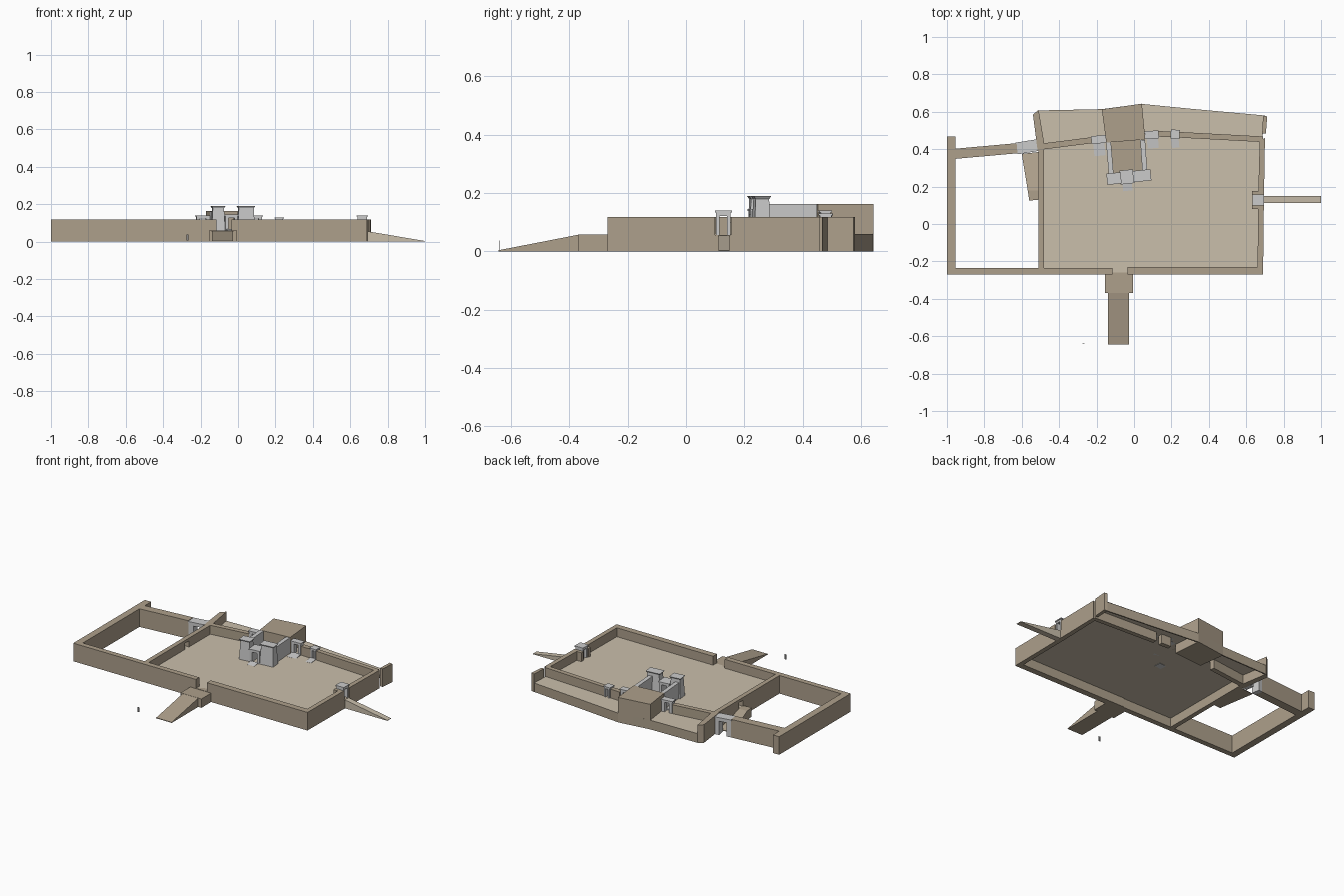
import bpy, bmesh, math
from mathutils import Vector

if "Cube" in bpy.data.objects:
    bpy.data.objects.remove(bpy.data.objects["Cube"])

FLOOR, TOP = 0.06, 0.118


def material(name, rgb):
    m = bpy.data.materials.new(name)
    m.diffuse_color = (*rgb, 1)
    m.use_nodes = True
    m.node_tree.nodes["Principled BSDF"].inputs["Base Color"].default_value = m.diffuse_color
    return m


BRICK = material("mud_brick", (0.42, 0.35, 0.26))
SAND = material("court_paving", (0.59, 0.52, 0.41))
STONE = material("pale_stone", (0.63, 0.64, 0.61))
DARK = material("dark_figure", (0.25, 0.25, 0.25))


def finish(name, bm, mat):
    bmesh.ops.recalc_face_normals(bm, faces=bm.faces)
    me = bpy.data.meshes.new(name)
    bm.to_mesh(me)
    bm.free()
    me.materials.append(mat)
    ob = bpy.data.objects.new(name, me)
    bpy.context.collection.objects.link(ob)
    return ob


def loft(name, low, high, mat):
    """Closed solid between two matching point loops."""
    bm = bmesh.new()
    a = [bm.verts.new(p) for p in low]
    b = [bm.verts.new(p) for p in high]
    bm.faces.new(a[::-1])
    bm.faces.new(b)
    n = len(a)
    for i in range(n):
        j = (i + 1) % n
        bm.faces.new((a[i], a[j], b[j], b[i]))
    return finish(name, bm, mat)


def prism(name, pts, z0, z1, mat=BRICK):
    return loft(name, [(x, y, z0) for x, y in pts], [(x, y, z1) for x, y in pts], mat)


def rect(x0, x1, y0, y1):
    return [(x0, y0), (x1, y0), (x1, y1), (x0, y1)]


def wall(name, p, q, t, z0=0.0, z1=TOP, mat=BRICK):
    """Straight wall along a centre line."""
    p, q = Vector(p), Vector(q)
    d = (q - p).normalized()
    n = Vector((-d.y, d.x)) * t / 2
    return prism(name, [p - n, q - n, q + n, p + n], z0, z1, mat)


def ramp(name, pts, heights, mat=BRICK, base=0.0):
    return loft(name, [(x, y, base) for x, y in pts],
                [(x, y, z) for (x, y), z in zip(pts, heights)], mat)


def turned(c, w, d, ang, off=0.0):
    """Rotated rectangle, shifted by off along its own width."""
    co, si = math.cos(ang), math.sin(ang)
    return [(c[0] + (u * w / 2 + off) * co - v * d / 2 * si,
             c[1] + (u * w / 2 + off) * si + v * d / 2 * co)
            for u, v in ((-1, -1), (1, -1), (1, 1), (-1, 1))]


def gate(name, c, w, d, deg, jamb, z0, z1):
    """Two jambs, a lintel and a projecting cornice."""
    a = math.radians(deg)
    h = z1 - z0
    for side, s in (("left", -1), ("right", 1)):
        prism(f"{name}_{side}_jamb", turned(c, jamb, d, a, s * (w - jamb) / 2),
              z0, z1 - h * 0.22, STONE)
    prism(f"{name}_lintel", turned(c, w, d, a), z1 - h * 0.22, z1 - 0.007, STONE)
    prism(f"{name}_cornice", turned(c, w + 0.008, d + 0.008, a), z1 - 0.007, z1, STONE)


# Raised court paving, open underneath, and terrace retaining walls
bm = bmesh.new()
edge = [(-0.50, -0.26), (0.68, -0.26), (0.685, 0.45), (0.70, 0.58),
        (0.04, 0.64), (-0.17, 0.61), (-0.51, 0.605), (-0.50, 0.41)]
bm.faces.new([bm.verts.new((x, y, FLOOR)) for x, y in edge])
finish("court_floor", bm, SAND)
back = [(-0.51, 0.603), (-0.17, 0.61), (0.04, 0.638), (0.70, 0.573)]
for i in range(3):
    wall(f"terrace_face_{i + 1}", back[i], back[i + 1], 0.008, 0, FLOOR)

# Main enclosure walls
prism("front_wall_left", rect(-1.0, -0.115, -0.27, -0.235), 0, TOP)
prism("front_wall_right", rect(-0.035, 0.69, -0.27, -0.23), 0, TOP)
prism("front_gap_sill", rect(-0.115, -0.035, -0.27, -0.23), 0, FLOOR)
prism("right_wall_front", [(0.66, -0.27), (0.69, -0.27), (0.694, 0.10), (0.664, 0.10)], 0, TOP)
prism("right_wall_back", [(0.664, 0.155), (0.695, 0.155), (0.70, 0.46), (0.672, 0.445)], 0, TOP)
prism("right_gap_sill", rect(0.664, 0.694, 0.10, 0.155), 0, 0.056)
for y in (0.08, 0.155):
    prism("right_gate_pier", rect(0.632, 0.668, y, y + 0.022), FLOOR, TOP)
prism("terrace_end_wall", [(0.685, 0.485), (0.705, 0.485), (0.712, 0.575), (0.69, 0.58)], 0, TOP)

# Dividing wall with a doorway into the side court
prism("dividing_wall_front", rect(-0.51, -0.48, -0.25, 0.14), 0, TOP)
prism("dividing_wall_back", rect(-0.51, -0.48, 0.18, 0.41), 0, TOP)
prism("dividing_door_sill", rect(-0.51, -0.48, 0.14, 0.18), 0, FLOOR)
prism("dividing_door_lintel", rect(-0.51, -0.48, 0.14, 0.18), 0.10, TOP)
prism("terrace_left_wall", [(-0.515, 0.39), (-0.48, 0.43), (-0.51, 0.61), (-0.54, 0.585)], 0, TOP)

# Back wall of the court, broken by gates
wall("back_wall_left", (-0.50, 0.413), (-0.225, 0.448), 0.032)
wall("back_wall_middle", (0.13, 0.482), (0.20, 0.479), 0.03)
wall("back_wall_right", (0.24, 0.477), (0.69, 0.453), 0.03)

# Side court walls
prism("side_court_left_wall", rect(-1.0, -0.955, -0.25, 0.468), 0, TOP)
wall("side_court_back_wall", (-0.96, 0.375), (-0.625, 0.405), 0.054)

# Gates
gate("side_court_gate", (-0.57, 0.413), 0.11, 0.055, 9, 0.03, 0, 0.115)
gate("back_left_gate", (-0.188, 0.452), 0.072, 0.034, 6, 0.02, FLOOR, 0.14)
gate("back_right_gate", (0.095, 0.477), 0.066, 0.034, 4, 0.02, FLOOR, 0.14)
gate("back_small_gate", (0.22, 0.48), 0.04, 0.04, -2, 0.011, FLOOR, 0.13)
gate("right_gate", (0.664, 0.128), 0.05, 0.052, 90, 0.012, 0.052, 0.14)

# Entrance ramps
prism("front_landing", rect(-0.155, -0.005, -0.37, -0.27), 0, 0.058)
ramp("front_ramp", rect(-0.14, -0.028, -0.643, -0.37), (0.004, 0.004, 0.057, 0.057))
ramp("right_ramp", rect(0.692, 1.0, 0.112, 0.15), (0.055, 0.003, 0.003, 0.055), SAND)
ramp("side_ramp", [(-0.568, 0.18), (-0.51, 0.18), (-0.51, 0.385), (-0.60, 0.375)],
     (FLOOR, FLOOR, 0.004, 0.004))
prism("side_landing", [(-0.56, 0.125), (-0.51, 0.13), (-0.51, 0.18), (-0.568, 0.18)], 0, FLOOR)

# Shrine block and its forecourt
prism("shrine_block", [(-0.148, 0.435), (0.06, 0.452), (0.042, 0.643), (-0.172, 0.613)], 0, 0.163)
prism("forecourt_floor", [(-0.125, 0.27), (0.045, 0.285), (0.035, 0.45), (-0.14, 0.435)],
      FLOOR, 0.068)
wall("forecourt_left_wall", (-0.122, 0.265), (-0.136, 0.437), 0.026, FLOOR, 0.162, STONE)
wall("forecourt_right_wall", (0.058, 0.28), (0.046, 0.449), 0.026, FLOOR, 0.162, STONE)

# Battered entrance towers with cornices
A = math.radians(6)
for side, c, w in (("left", (-0.107, 0.243), 0.072), ("right", (0.042, 0.258), 0.092)):
    loft(f"{side}_tower", [(x, y, FLOOR) for x, y in turned(c, w, 0.058, A)],
         [(x, y, 0.18) for x, y in turned(c, w - 0.012, 0.046, A)], STONE)
    loft(f"{side}_tower_cornice", [(x, y, 0.18) for x, y in turned(c, w - 0.01, 0.048, A)],
         [(x, y, 0.19) for x, y in turned(c, w + 0.004, 0.06, A)], STONE)
gate("tower_gate", (-0.038, 0.252), 0.066, 0.066, 6, 0.016, FLOOR, 0.145)

# Pale steps leading up to the gates
for name, c, w, d in (("tower_step", (-0.035, 0.20), 0.05, 0.045),
                      ("back_left_step", (-0.185, 0.40), 0.06, 0.07),
                      ("back_right_step", (0.10, 0.435), 0.06, 0.06),
                      ("back_small_step", (0.22, 0.435), 0.04, 0.055)):
    ramp(name, turned(c, w, d, A), (0.0605, 0.0605, 0.067, 0.067), STONE, FLOOR - 0.001)

# Small standing scale figure
prism("scale_figure", rect(-0.276, -0.265, -0.641, -0.639), 0.005, 0.037, DARK)
